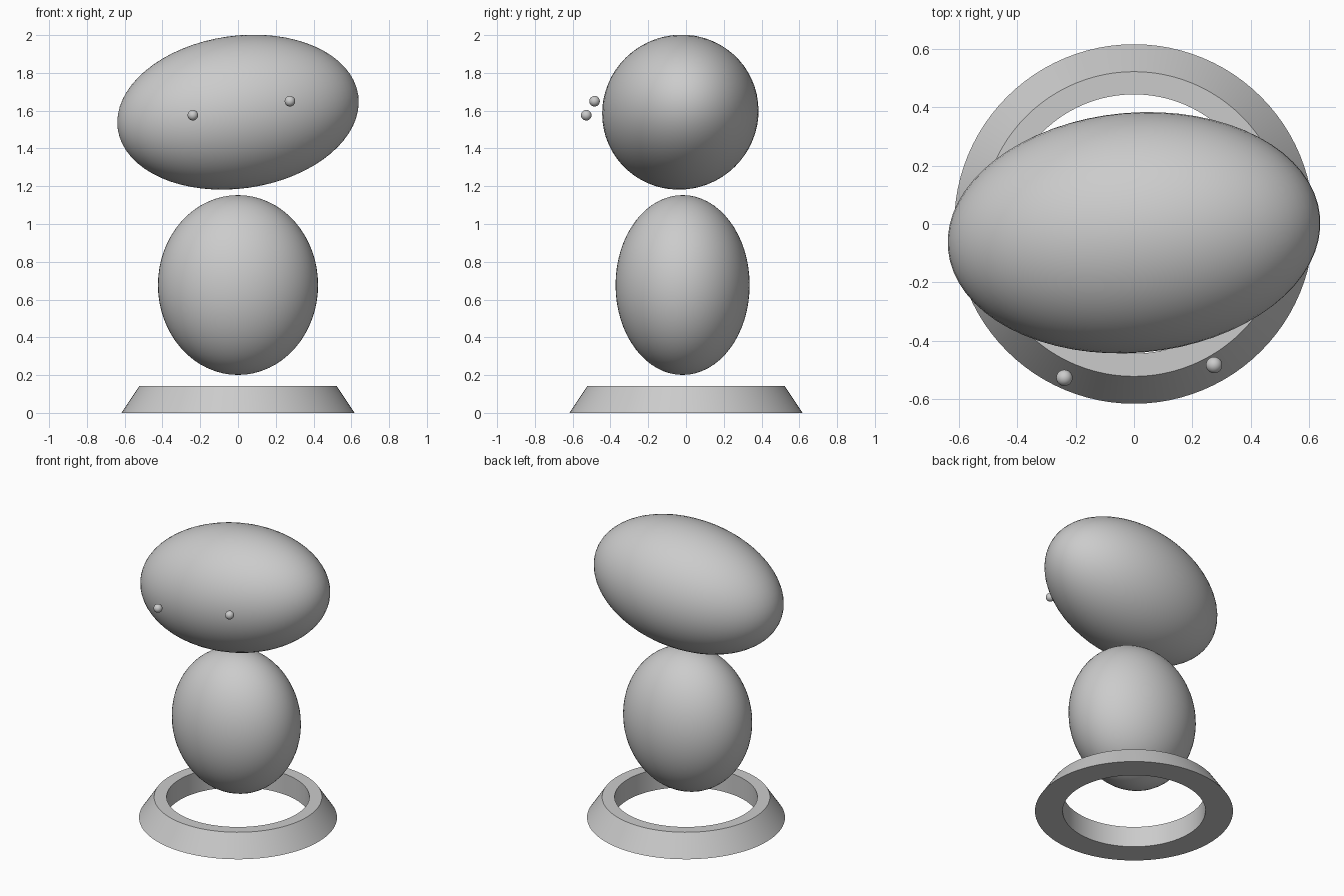
import bpy, bmesh, math
from mathutils import Matrix

cube = bpy.data.objects.get("Cube")
if cube:
    bpy.data.objects.remove(cube)

grey = bpy.data.materials.new("plain grey")
grey.use_nodes = True
colour = (0.6, 0.6, 0.6, 1)
grey.diffuse_color = colour
grey.node_tree.nodes["Principled BSDF"].inputs["Base Color"].default_value = colour


def finish(name, bm):
    """Turn a bmesh into a smooth-shaded object with sharp edges kept."""
    bmesh.ops.recalc_face_normals(bm, faces=bm.faces)
    mesh = bpy.data.meshes.new(name)
    bm.to_mesh(mesh)
    bm.free()
    mesh.materials.append(grey)
    obj = bpy.data.objects.new(name, mesh)
    bpy.context.collection.objects.link(obj)
    bpy.ops.object.select_all(action="DESELECT")
    obj.select_set(True)
    bpy.context.view_layer.objects.active = obj
    bpy.ops.object.shade_smooth_by_angle(angle=math.radians(35))
    return obj


def ellipsoid(name, centre, radii, turn=0, roll=0, segments=64):
    bm = bmesh.new()
    bmesh.ops.create_uvsphere(bm, u_segments=segments, v_segments=segments // 2, radius=1)
    bmesh.ops.scale(bm, vec=radii, verts=bm.verts)
    obj = finish(name, bm)
    obj.location = centre
    obj.rotation_euler = (0, math.radians(roll), math.radians(turn))
    return obj


def lathe_ring(name, profile, steps=96):
    """Spin a closed (radius, height) profile about the z axis."""
    bm = bmesh.new()
    verts = [bm.verts.new((r, 0, z)) for r, z in profile]
    edges = [bm.edges.new((v, verts[i - 1])) for i, v in enumerate(verts)]
    bmesh.ops.spin(bm, geom=verts + edges, cent=(0, 0, 0), axis=(0, 0, 1),
                   angle=math.tau, steps=steps)
    bmesh.ops.remove_doubles(bm, verts=bm.verts, dist=0.0001)
    return finish(name, bm)


# Tapered ring the figure hovers over
lathe_ring("base_ring", [(0.445, 0), (0.617, 0), (0.523, 0.142), (0.445, 0.142)])

# Egg-shaped body and tilted, slightly turned head
ellipsoid("body", (0, -0.018, 0.677), (0.424, 0.355, 0.476))
ellipsoid("head", (0, -0.03, 1.592), (0.645, 0.412, 0.404), turn=5, roll=-8)

# Small eyes floating in front of the head
for side, place in (("right", (-0.239, -0.528, 1.576)), ("left", (0.275, -0.484, 1.65))):
    ellipsoid(side + "_eye", place, (0.028, 0.028, 0.028), segments=24)
